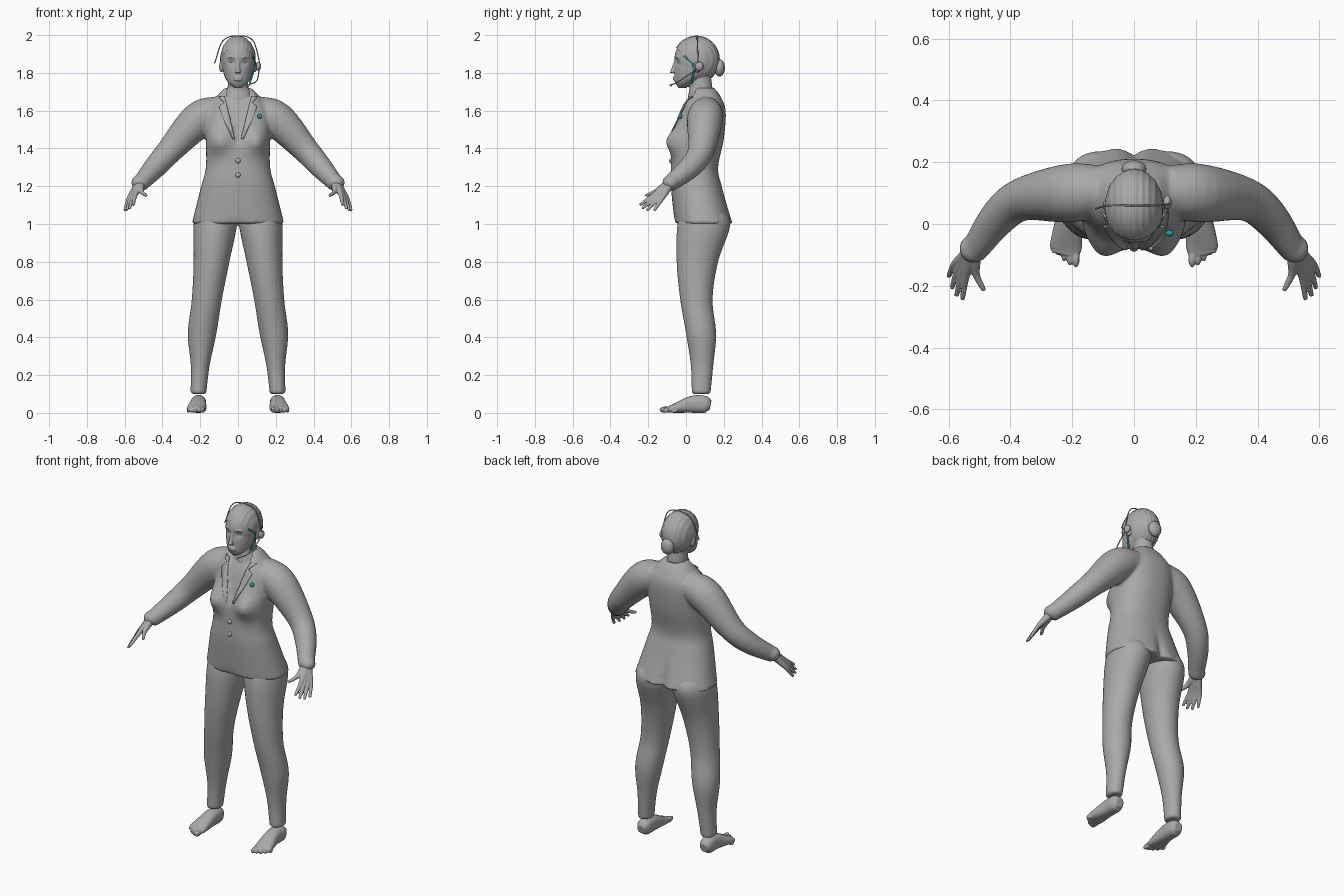
import bpy, bmesh, math
from mathutils import Vector, Matrix

cube = bpy.data.objects.get("Cube")
if cube:
    bpy.data.objects.remove(cube, do_unlink=True)


def material(name, color):
    mat = bpy.data.materials.new(name)
    mat.use_nodes = True
    mat.diffuse_color = color
    mat.node_tree.nodes["Principled BSDF"].inputs["Base Color"].default_value = color
    return mat


GREY = material("plain grey", (.4, .4, .4, 1))
TEAL = material("teal", (.01, .36, .41, 1))
ACROSS, DEPTH, UP = Vector((1, 0, 0)), Vector((0, 1, 0)), Vector((0, 0, 1))
SIDES = {"left": 1, "right": -1}


def resample(stations, steps=5):
    """Smooth interpolation through stations of x, y, z and one or two radii."""
    points = [Vector((*s[:4], s[-1])) for s in stations]
    points = [points[0] * 2 - points[1], *points, points[-1] * 2 - points[-2]]
    result = []
    for before, start, end, after in zip(points, points[1:], points[2:], points[3:]):
        leave, arrive = (end - before) / 2, (after - start) / 2
        for step in range(steps):
            t = step / steps
            ease = t * t * (3 - 2 * t)
            result.append(start.lerp(end, ease) + leave * t * (1 - t) ** 2
                          - arrive * t * t * (1 - t))
    return result + [points[-2]]


def loft(bm, stations, side=1, count=24, ref=DEPTH, level=False, power=2):
    """Closed skin through elliptical rings; level keeps the rings horizontal."""
    path = resample(stations)
    centres = [Vector(s[:3]) for s in path]
    rings = []
    for i, (station, centre) in enumerate(zip(path, centres)):
        ahead = centres[min(i + 1, len(path) - 1)] - centres[max(i - 1, 0)]
        tangent = UP if level else ahead.normalized()
        v_axis = (ref - tangent * ref.dot(tangent)).normalized()
        u_axis = v_axis.cross(tangent)
        ring = []
        for k in range(count):
            angle = math.tau * k / count
            u, v = (math.copysign(abs(w) ** (2 / power), w)
                    for w in (math.cos(angle), math.sin(angle)))
            point = centre + u_axis * u * station[3] + v_axis * v * station[4]
            point.x *= side
            ring.append(bm.verts.new(point))
        rings.append(ring)
    for low, high in zip(rings, rings[1:]):
        for k in range(count):
            bm.faces.new((low[k - 1], low[k], high[k], high[k - 1]))
    bm.faces.new(rings[0])
    bm.faces.new(rings[-1])


def slab(height, front, back, half_width):
    return 0, (front + back) / 2, height, half_width, (back - front) / 2


def ball(bm, location, size, segments=32):
    bmesh.ops.create_uvsphere(bm, u_segments=segments, v_segments=segments // 2, radius=1,
                              matrix=Matrix.LocRotScale(Vector(location), None, Vector(size)))


def finish(name, bm, mat=GREY, voxel=0, relax=0):
    """Make the object; a voxel size blends overlapping pieces into one skin."""
    bmesh.ops.recalc_face_normals(bm, faces=bm.faces[:])
    mesh = bpy.data.meshes.new(name)
    bm.to_mesh(mesh)
    bm.free()
    mesh.materials.append(mat)
    mesh.shade_smooth()
    mesh.set_sharp_from_angle(angle=math.radians(50))
    obj = bpy.data.objects.new(name, mesh)
    bpy.context.scene.collection.objects.link(obj)
    if voxel:
        blend = obj.modifiers.new("blend", "REMESH")
        blend.mode, blend.voxel_size, blend.use_smooth_shade = "VOXEL", voxel, True
        smooth = obj.modifiers.new("relax", "SMOOTH")
        smooth.factor, smooth.iterations = .5, relax
    return obj


def tube(name, points, radius, ref, mat=GREY):
    bm = bmesh.new()
    loft(bm, [(*point, radius) for point in points], count=8, ref=ref)
    finish(name, bm, mat)


def bell(distance, width):
    return math.exp(-(distance / width) ** 2)


def opening(height):
    """Half width of the neckline at a height."""
    return .02 + .23 * (height - 1.45)


# Jacket: torso with bust, open neckline and seat, then sleeves
bm = bmesh.new()
loft(bm, [slab(*row) for row in (
    (1, -.06, .25, .245), (1.2, -.08, .19, .195), (1.3, -.08, .17, .17),
    (1.45, -.07, .2, .17), (1.6, -.03, .21, .17), (1.68, .01, .18, .11),
    (1.72, .03, .15, .07))], count=72, level=True, power=2.3)
for vert in bm.verts:
    x, y, z = abs(vert.co.x), vert.co.y, vert.co.z
    if y < .05:
        vert.co.y -= .055 * bell(math.hypot(x - .11, z - 1.44), .065)
        if z > 1.45 and x < opening(z):
            vert.co.y += .016
        vert.co.z += .025 * bell(x, .06) * bell(z - 1, .03)
    elif y > .1:
        vert.co.y -= .025 * bell(x, .025) * bell(z - 1, .12)
for side in SIDES.values():
    loft(bm, [(.1, .11, 1.6, .08), (.21, .1, 1.55, .095), (.36, .08, 1.39, .07),
              (.44, .02, 1.3, .06), (.52, -.09, 1.21, .043)], side, count=32)
    ball(bm, (side * .52, -.08, 1.22), (.046, .046, .04))
jacket = finish("jacket", bm, voxel=.009, relax=5)

# Notched lapels draped over the jacket front
bm = bmesh.new()
widths = {1.45: .01, 1.54: .03, 1.62: .04, 1.64: .01, 1.67: .03}
for side in SIDES.values():
    rows = [[bm.verts.new((side * (opening(z) + reach), -.2, z)) for reach in (0, width)]
            for z, width in widths.items()]
    for low, high in zip(rows, rows[1:]):
        bm.faces.new((*low, *reversed(high)))
lapels = finish("lapels", bm)
divide = lapels.modifiers.new("divide", "SUBSURF")
divide.subdivision_type, divide.levels, divide.render_levels = "SIMPLE", 3, 3
drape = lapels.modifiers.new("drape", "SHRINKWRAP")
drape.target, drape.wrap_method, drape.wrap_mode = jacket, "PROJECT", "ABOVE_SURFACE"
drape.use_project_y, drape.offset = True, .004
cloth = lapels.modifiers.new("thickness", "SOLIDIFY")
cloth.thickness, cloth.offset = .006, 0

# Standing collar
bm = bmesh.new()
loft(bm, [slab(1.67, .01, .17, .09), slab(1.72, .02, .15, .06)], level=True)
finish("collar", bm)

# Buttons and badge
bm = bmesh.new()
for height in (1.26, 1.335):
    ball(bm, (0, -.08, height), (.014, .009, .014))
finish("buttons", bm)
bm = bmesh.new()
ball(bm, (.115, -.03, 1.57), (.013, .01, .012))
finish("badge", bm, TEAL)

# Trousers
bm = bmesh.new()
for side in SIDES.values():
    loft(bm, [(.11, .09, 1.1, .09), (.12, .095, 1, .115, .14), (.14, .06, .8, .095, .11),
              (.165, .055, .6, .08, .086), (.19, .08, .42, .076, .08),
              (.2, .085, .25, .05, .06), (.21, .08, .1, .042, .05)],
         side, count=32, level=True)
finish("trousers", bm, voxel=.009, relax=4)

# Hands: four fanned fingers and a thumb, each running back to the wrist
wrist = Vector((.52, -.08, 1.22))
knuckles = Vector((.545, -.175, 1.15)), Vector((.58, -.13, 1.13))
tips = Vector((.555, -.245, 1.1)), Vector((.6, -.17, 1.07))
longest = Vector((.005, -.015, -.01))
digits = [(knuckles[0].lerp(knuckles[1], k / 3),
           tips[0].lerp(tips[1], k / 3) + longest * math.sin(math.pi * k / 3))
          for k in range(4)]
digits.append((Vector((.51, -.165, 1.17)), Vector((.485, -.215, 1.15))))
for name, side in SIDES.items():
    bm = bmesh.new()
    for knuckle, tip in digits:
        loft(bm, [(*wrist, .026), (*wrist.lerp(knuckle, .5), .019), (*knuckle, .012),
                  (*knuckle.lerp(tip, .9), .008), (*tip, .004)], side, ref=ACROSS)
    finish(name + "_hand", bm, voxel=.004, relax=2)

# Feet with a row of shrinking toes
for name, side in SIDES.items():
    bm = bmesh.new()
    loft(bm, [(.21, .13, .04, .025), (.21, .1, .045, .045, .04), (.21, .03, .045, .045, .042),
              (.22, -.07, .022, .022, .052), (.225, -.1, .02, .012, .042)],
         side, ref=ACROSS, power=2.4)
    for k in range(5):
        radius = .017 - .002 * k
        ball(bm, (side * (.188 + .019 * k), .003 * k * k - .11, radius),
             (radius * .75, radius * 1.8, radius))
    finish(name + "_foot", bm, voxel=.004, relax=2)

# Head: cranium and jaw with eye sockets, then neck, nose, lips, ears and brows
crown, skull = Vector((0, .055, 1.87)), Vector((.09, .117, .12))
bm = bmesh.new()
ball(bm, crown, skull, segments=72)
loft(bm, [slab(1.72, -.04, 0, .02), slab(1.75, -.057, .05, .054),
          slab(1.8, -.062, .13, .077), slab(1.87, -.058, .16, .088)], count=64, level=True)
for vert in bm.verts:
    x, y, z = abs(vert.co.x), vert.co.y, vert.co.z
    if y < .02:
        vert.co.y += .012 * bell(math.hypot(x - .034, z - 1.86), .018)
loft(bm, [slab(1.64, .01, .15, .06), slab(1.8, .025, .13, .05)], level=True)
loft(bm, [(0, -.052, 1.87, .008), (0, -.065, 1.83, .01), (0, -.072, 1.8, .014)], level=True)
for height in (1.764, 1.775):
    ball(bm, (0, -.058, height), (.023, .011, .007))
for side in SIDES.values():
    ball(bm, (side * .089, .06, 1.833), (.011, .02, .031))
    loft(bm, [(.016, -.056, 1.878, .004), (.036, -.051, 1.885, .005),
              (.056, -.037, 1.88, .004)], side)
finish("head", bm, voxel=.004, relax=2)
bm = bmesh.new()
for side in SIDES.values():
    ball(bm, (side * .034, -.033, 1.86), (.014, .012, .009))
finish("eyes", bm)

# Combed-back hair trimmed along a sloping hairline, and a bun
bm = bmesh.new()
ball(bm, crown, skull, segments=96)
for vert in bm.verts:
    ridge = math.sin(320 * vert.co.x)
    vert.co = crown.lerp(vert.co, 1.05 + .012 * ridge)
bmesh.ops.bisect_plane(bm, geom=bm.verts[:] + bm.edges[:] + bm.faces[:], clear_inner=True,
                       plane_co=(0, -.05, 1.93), plane_no=(0, .13, .15))
finish("hair", bm)
bm = bmesh.new()
ball(bm, (0, .178, 1.827), (.04, .028, .046))
finish("hair_bun", bm)

# Headset
tube("headset_band", [(-.124, .05, 1.85), (-.08, .06, 1.97), (0, .06, 1.996),
                      (.08, .06, 1.97), (.118, .065, 1.84)], .003, DEPTH)
tube("microphone_boom", [(.113, .07, 1.83), (.1, -.03, 1.76), (.055, -.08, 1.735)], .003, UP)
bm = bmesh.new()
ball(bm, (.108, .07, 1.835), (.014, .022, .024))
ball(bm, (.055, -.08, 1.735), (.007, .007, .007))
finish("earpiece_and_microphone", bm)
tube("cheek_wire", [(.078, -.01, 1.89), (.089, .04, 1.84), (.062, .03, 1.745)],
     .005, ACROSS, TEAL)
